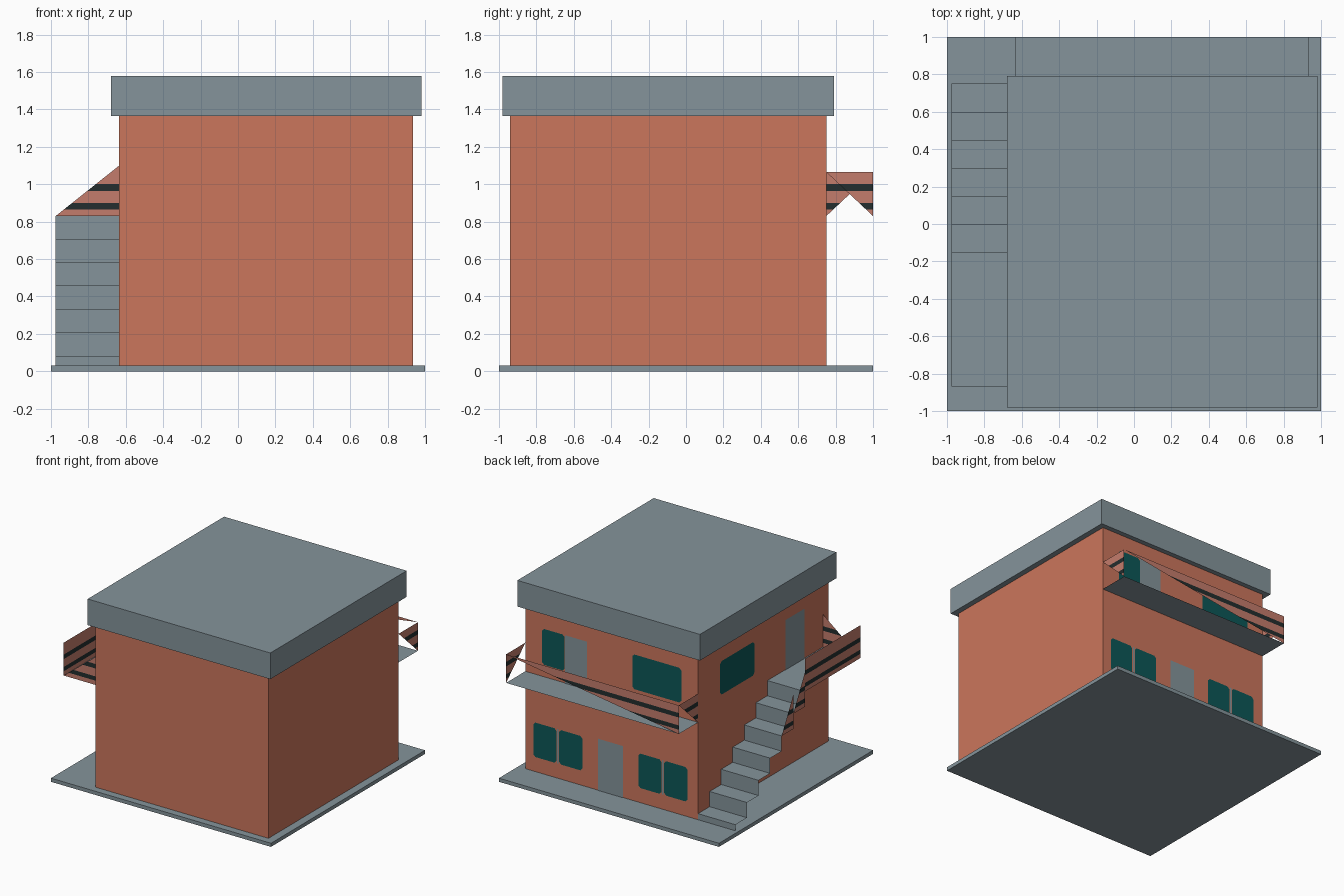
import bpy, bmesh
from mathutils import Vector

if "Cube" in bpy.data.objects:
    bpy.data.objects.remove(bpy.data.objects["Cube"])


def lin(c):
    c /= 255
    return c / 12.92 if c <= 0.04045 else ((c + 0.055) / 1.055) ** 2.4


def material(name, r, g, b):
    m = bpy.data.materials.new(name)
    m.diffuse_color = (lin(r), lin(g), lin(b), 1)
    m.use_nodes = True
    m.node_tree.nodes["Principled BSDF"].inputs["Base Color"].default_value = m.diffuse_color
    return m


GREY = material("concrete grey", 133, 148, 155)
BRICK = material("terracotta wall", 203, 118, 92)
GLASS = material("dark teal glass", 12, 87, 86)
RAIL = material("dusty pink rail", 196, 124, 108)
DARK = material("charcoal ironwork", 35, 45, 46)


def finish(name, bm, *mats):
    me = bpy.data.meshes.new(name)
    bm.to_mesh(me)
    bm.free()
    for m in mats:
        me.materials.append(m)
    ob = bpy.data.objects.new(name, me)
    bpy.context.collection.objects.link(ob)
    return ob


def box(name, lo, hi, mat):
    bm = bmesh.new()
    bmesh.ops.create_cube(bm, size=1)
    for v in bm.verts:
        v.co = Vector([a + (b - a) * (c + 0.5) for a, b, c in zip(lo, hi, v.co)])
    return finish(name, bm, mat)


def sheet(name, points, mat, facing=None):
    bm = bmesh.new()
    f = bm.faces.new([bm.verts.new(p) for p in points])
    f.normal_update()
    if facing and f.normal.dot(Vector(facing)) < 0:
        f.normal_flip()
    return finish(name, bm, mat)


X0, X1, Y0, Y1 = -0.635, 0.935, -0.94, 0.75   # walls
XS, ZF = -0.975, 0.83                         # outer stair edge, upper floor level

# Main masses
box("base_slab", (-1, -1, 0), (1, 1, 0.03), GREY)
box("house_walls", (X0, Y0, 0.03), (X1, Y1, 1.365), BRICK)
box("flat_roof", (-0.68, -0.98, 1.365), (0.98, 0.79, 1.58), GREY)

# Balcony floor
sheet("balcony_floor", [(X0, Y1, ZF), (X1, Y1, ZF), (X1, 1, ZF), (X0, 1, ZF)], GREY, (0, 0, 1))

# Open folded staircase with landing
profile = [(0.75, 0.03)]
for i in range(7):
    y, z = 0.75 - 0.15 * i, 0.08 + 0.125 * i
    profile += [(y, z), (y - 0.15 if i < 6 else -0.87, z)]
bm = bmesh.new()
rows = [(bm.verts.new((XS, y, z)), bm.verts.new((X0, y, z))) for y, z in profile]
for a, b in zip(rows, rows[1:]):
    bm.faces.new((a[0], a[1], b[1], b[0]))
for f in bm.faces:
    f.normal_update()
    if f.normal.y + f.normal.z < 0:
        f.normal_flip()
finish("staircase", bm, GREY)


# Railing panels, dark bands cut in by height above the floor
def railing(name, points, facing, base=ZF):
    bm = bmesh.new()
    f = bm.faces.new([bm.verts.new(p) for p in points])
    f.normal_update()
    if f.normal.dot(Vector(facing)) < 0:
        f.normal_flip()
    bands = [(0.035, 0.07), (0.135, 0.172)]
    for h in [h for band in bands for h in band]:
        bmesh.ops.bisect_plane(bm, geom=bm.verts[:] + bm.edges[:] + bm.faces[:],
                               plane_co=(0, 0, base + h), plane_no=(0, 0, 1))
    for f in bm.faces:
        h = sum(v.co.z for v in f.verts) / len(f.verts) - base
        f.material_index = int(any(a < h < b for a, b in bands))
    finish(name, bm, RAIL, DARK)


ZB, ZL = 1.065, 1.10
railing("balcony_front_rail", [(X1, 1, ZB), (X0, 1, ZB), (X0, 1, ZF)], (0, 1, 0))
railing("balcony_end_rail_a", [(X1, 1, ZB), (X1, Y1, ZB), (X1, 1, ZF)], (1, 0, 0))
railing("balcony_end_rail_b", [(X0, 1, ZB), (X0, Y1, ZB), (X0, Y1, ZF)], (-1, 0, 0))
railing("landing_side_rail", [(XS, -0.15, ZF), (XS, -0.87, ZF), (XS, -0.87, ZL), (XS, -0.15, ZL)], (-1, 0, 0))
railing("landing_end_rail", [(XS, -0.87, ZF), (X0, -0.87, ZF), (X0, -0.87, ZL)], (0, -1, 0))
for i, (y, z) in enumerate([(-0.15, 0.705), (0.0, 0.58)]):
    railing(f"stair_rail_{i}", [(XS, y, z), (XS, y, z + 0.28), (XS, y + 0.15, z)], (-1, 0, 0), z)


# Windows and doors: thin plates on the back (y) or stair-side (x) wall
def plate(name, wall, a, b, z0, z1, mat, cut=0.0):
    pts = [(a, z0), (b, z0), (b, z1), (a, z1)]
    if cut:
        pts = [(a + cut, z0), (b - cut, z0), (b, z0 + cut), (b, z1 - cut),
               (b - cut, z1), (a + cut, z1), (a, z1 - cut), (a, z0 + cut)]
    d = 0.004
    if wall == "back":
        sheet(name, [(u, Y1 + d, z) for u, z in pts], mat, (0, 1, 0))
    else:
        sheet(name, [(X0 - d, u, z) for u, z in pts], mat, (-1, 0, 0))


for i, a in enumerate([0.65, 0.415, -0.305, -0.54]):
    plate(f"lower_window_{i}", "back", a, a + 0.21, 0.152, 0.435, GLASS, 0.018)
for i, a in enumerate([0.63, -0.325]):
    plate(f"window_post_{i}", "back", a, a + 0.014, 0.152, 0.435, GREY)
plate("upper_window_narrow", "back", 0.575, 0.78, 0.93, 1.225, GLASS, 0.018)
plate("upper_window_wide", "back", -0.485, -0.04, 0.95, 1.235, GLASS, 0.018)
plate("side_window", "side", 0.026, 0.468, 0.945, 1.22, GLASS, 0.018)
plate("lower_door", "back", 0.043, 0.272, 0.03, 0.455, GREY)
plate("balcony_door", "back", 0.372, 0.573, ZF, 1.225, GREY)
plate("landing_door", "side", -0.623, -0.377, ZF, 1.24, GREY)
